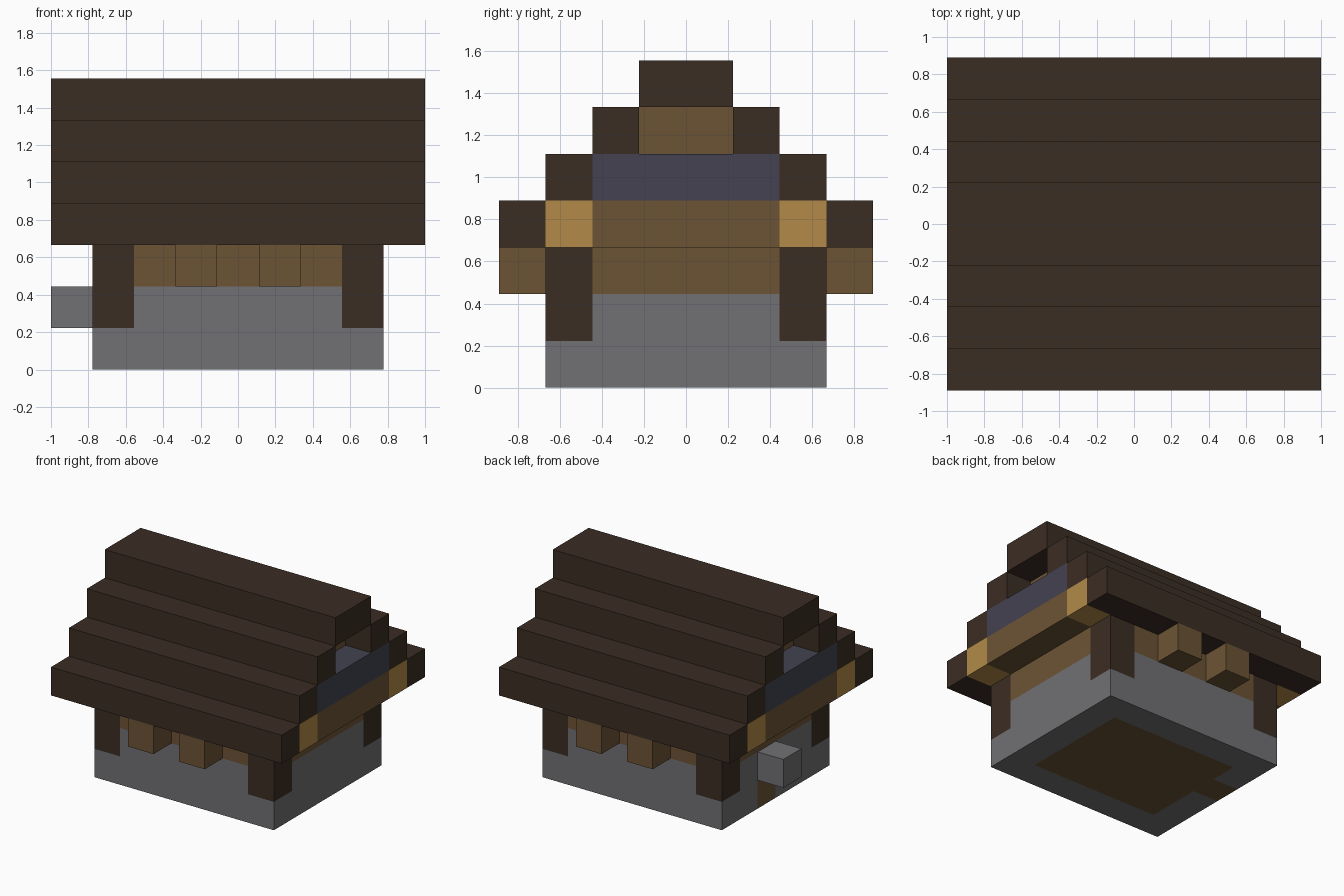
import bpy

cube = bpy.data.objects.get("Cube")
if cube:
    bpy.data.objects.remove(cube, do_unlink=True)

U = 2 / 9  # size of one building block


def material(name, rgb):
    linear = [((c / 255 + 0.055) / 1.055) ** 2.4 for c in rgb] + [1]
    mat = bpy.data.materials.new(name)
    mat.use_nodes = True
    mat.diffuse_color = linear
    shader = next(n for n in mat.node_tree.nodes if n.type == "BSDF_PRINCIPLED")
    shader.inputs["Base Color"].default_value = linear
    return mat


dark_wood = material("dark wood", (59, 45, 36))
brown_wood = material("brown wood", (108, 84, 53))
golden_wood = material("golden wood", (178, 138, 72))
stone = material("grey stone", (113, 112, 115))
slate = material("blue slate", (67, 66, 81))


def box(name, mat, x, y, z):
    """Box spanning the given (low, high) block ranges."""
    spans = (x, y, z)
    bpy.ops.mesh.primitive_cube_add(size=1, location=[(a + b) / 2 * U for a, b in spans])
    obj = bpy.context.object
    obj.name = name
    obj.scale = [(b - a) * U for a, b in spans]
    bpy.ops.object.transform_apply(location=False, rotation=False, scale=True)
    obj.data.materials.append(mat)
    return obj


def side(sign, near, far):
    """Range on the positive or negative side of an axis."""
    return tuple(sorted((sign * near, sign * far)))


SIDES = ((1, "left", "back"), (-1, "right", "front"))

# Floor, with a threshold through the right end wall
box("floor", brown_wood, (-2.5, 2.5), (-2, 2), (0, 1))
box("door_threshold", brown_wood, (-3.5, -2.5), (0, 1), (0, 1))
box("door_stone", stone, (-4.5, -3.5), (0, 1), (1, 2))

# Stone foundation
box("foundation_left", stone, (2.5, 3.5), (-2, 2), (0, 1))
box("foundation_right_front", stone, (-3.5, -2.5), (-2, 0), (0, 1))
box("foundation_right_back", stone, (-3.5, -2.5), (1, 2), (0, 1))

for s, x_name, y_name in SIDES:
    box(f"foundation_{y_name}", stone, (-3.5, 3.5), side(s, 2, 3), (0, 1))

    # Walls: stone course below, timber course above
    for part, mat, z in (("stone", stone, (1, 2)), ("timber", brown_wood, (2, 3))):
        box(f"{part}_wall_{y_name}", mat, (-2.5, 2.5), side(s, 2, 3), z)
        box(f"{part}_wall_{x_name}", mat, side(s, 2.5, 3.5), (-2, 2), z)

    # Corner posts and projecting joist ends
    for t, other_x, _ in SIDES:
        box(f"corner_post_{y_name}_{other_x}", dark_wood, side(t, 2.5, 3.5), side(s, 2, 3), (1, 3))
        box(f"joist_end_{y_name}_{other_x}", brown_wood, side(t, 0.5, 1.5), side(s, 3, 4), (2, 3))

    # Stepped roof slopes and the purlins under them
    for step in range(3):
        box(f"roof_step_{y_name}_{step + 1}", dark_wood, (-4.5, 4.5),
            side(s, 3 - step, 4 - step), (3 + step, 4 + step))
    box(f"purlin_{y_name}", golden_wood, (-4.5, 4.5), side(s, 2, 3), (3, 4))

# Gable courses and ridge
box("gable_timber", brown_wood, (-4.5, 4.5), (-2, 2), (3, 4))
box("gable_slate", slate, (-4.5, 4.5), (-2, 2), (4, 5))
box("gable_top", brown_wood, (-3.5, 3.5), (-1, 1), (5, 6))
box("roof_ridge", dark_wood, (-4.5, 4.5), (-1, 1), (6, 7))
